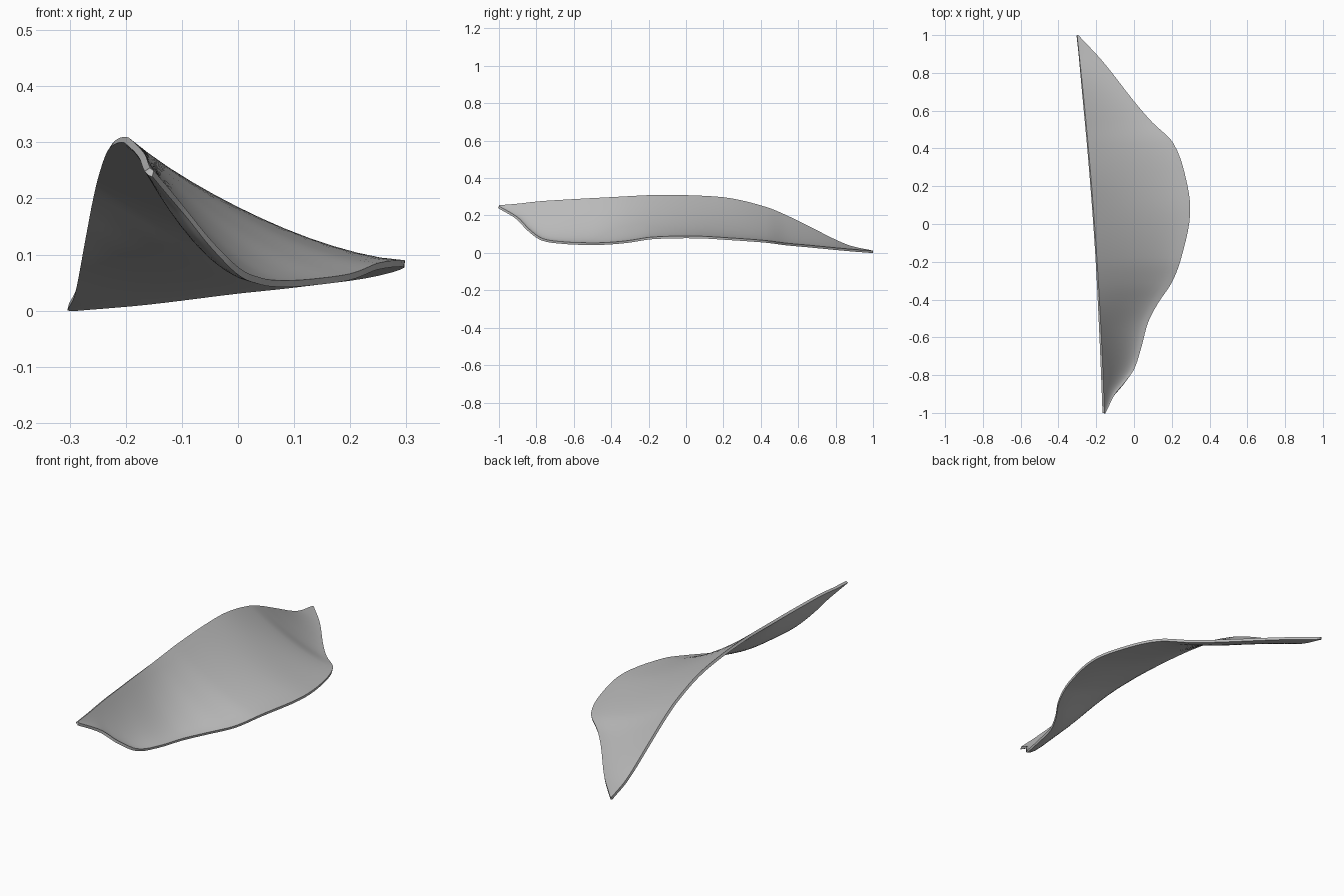
import bpy
import bmesh
from mathutils import Vector

THICKNESS = 0.012
COLUMNS = 12
STEPS = 5

cube = bpy.data.objects.get("Cube")
if cube:
    bpy.data.objects.remove(cube, do_unlink=True)

# Stations along the shard: y, height of raised edge, x and height of lower edge
STATIONS = [
    (-1, .255, -.15, .25),
    (-.9, .263, -.1, .19),
    (-.84, .27, -.05, .128),
    (-.77, .277, 0, .078),
    (-.66, .284, .037, .06),
    (-.52, .292, .075, .054),
    (-.42, .297, .127, .056),
    (-.31, .303, .2, .066),
    (-.18, .309, .25, .085),
    (.05, .307, .297, .09),
    (.24, .292, .275, .08),
    (.43, .245, .207, .066),
    (.54, .2, .095, .052),
    (.65, .146, 0, .042),
    (.86, .045, -.165, .022),
    (1, .012, -.295, .011),
]


def smooth_stations(rows, steps):
    """Interpolate the stations with non-uniform cubic Hermite segments in y."""
    points = [Vector(row) for row in rows]
    last = len(points) - 1

    def slope(i):
        before, after = points[max(i - 1, 0)], points[min(i + 1, last)]
        return (after - before) / (after[0] - before[0])

    result = []
    for i in range(last):
        a, b = points[i], points[i + 1]
        span = b[0] - a[0]
        for k in range(steps):
            t = k / steps
            ease = t * t * (3 - 2 * t)
            start = t * (1 - t) ** 2 * span
            end = t * t * (t - 1) * span
            result.append(a.lerp(b, ease) + slope(i) * start + slope(i + 1) * end)
    result.append(points[last])
    return result


def section_point(station, u):
    """Point on the dished cross-section, u from raised edge to lower edge."""
    y, high, right, low = station
    left = -.209 - .0725 * y - .02 * y * y
    x = left + (right - left) * u
    z = low + (high - low) * (1 - u) ** 1.55
    return Vector((x, y, z))


# Curved sheet
bm = bmesh.new()
grid = [
    [bm.verts.new(section_point(station, c / COLUMNS)) for c in range(COLUMNS + 1)]
    for station in smooth_stations(STATIONS, STEPS)
]
for row, following in zip(grid, grid[1:]):
    for c in range(COLUMNS):
        bm.faces.new((row[c], row[c + 1], following[c + 1], following[c]))
mesh = bpy.data.meshes.new("curved_shard")
bm.to_mesh(mesh)
bm.free()
shard = bpy.data.objects.new("curved_shard", mesh)
bpy.context.collection.objects.link(shard)

# Shell thickness below the upper surface
solid = shard.modifiers.new("thickness", "SOLIDIFY")
solid.thickness = THICKNESS
solid.offset = -1

# Plain grey finish
grey = bpy.data.materials.new("plain_grey")
grey.use_nodes = True
colour = (.5, .5, .5, 1)
grey.diffuse_color = colour
for node in grey.node_tree.nodes:
    if node.type == "BSDF_PRINCIPLED":
        node.inputs["Base Color"].default_value = colour
mesh.materials.append(grey)

# Smooth faces with crisp rims
bpy.ops.object.select_all(action="DESELECT")
shard.select_set(True)
bpy.context.view_layer.objects.active = shard
bpy.ops.object.modifier_apply(modifier=solid.name)
bpy.ops.object.shade_smooth_by_angle()
